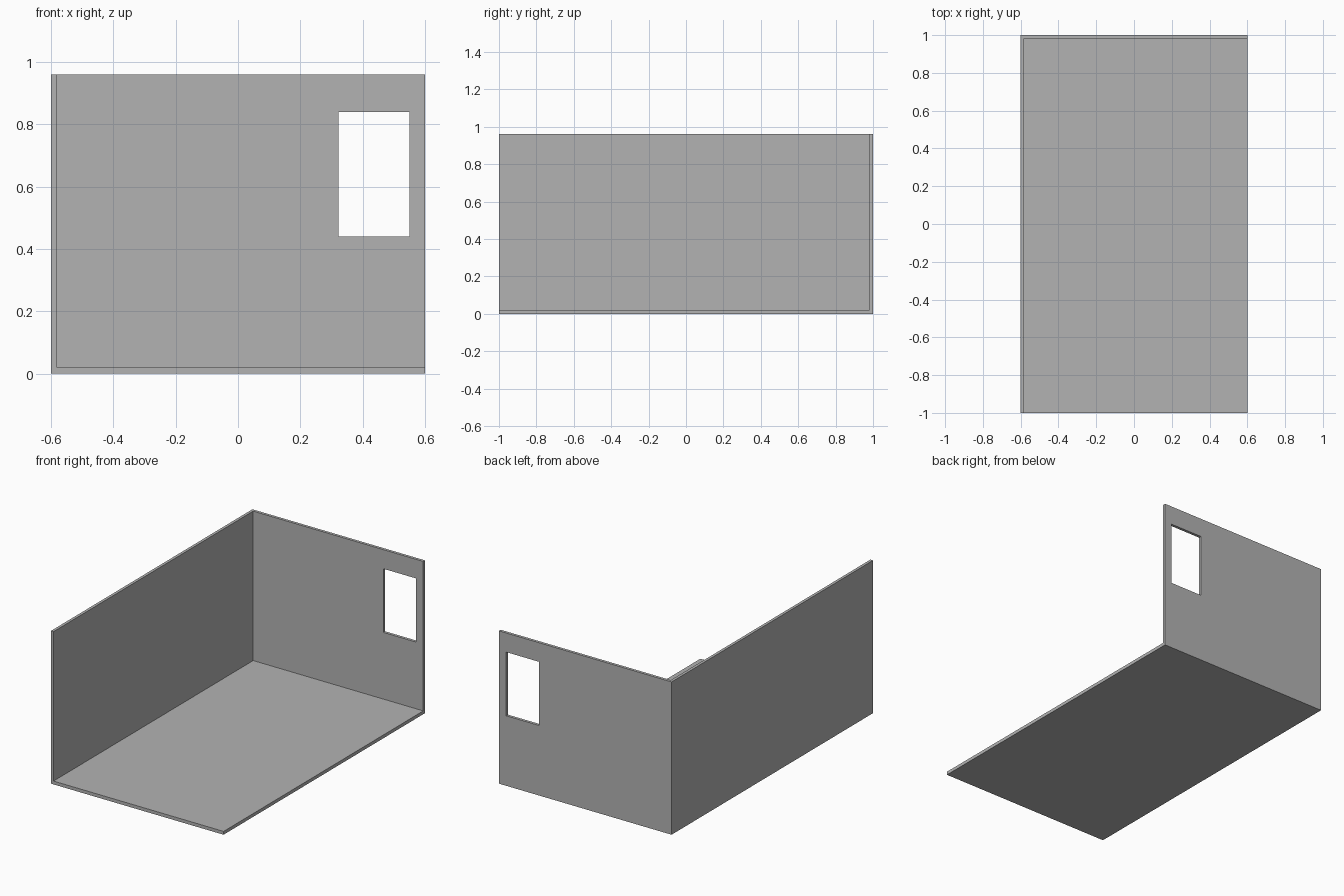
import bpy

cube = bpy.data.objects.get("Cube")
if cube:
    bpy.data.objects.remove(cube, do_unlink=True)

WIDTH, DEPTH, HEIGHT = 1.2, 2.0, 0.96
WALL, FLOOR = 0.018, 0.021
OVER = 0.2  # how far cutters reach past the block

grey = bpy.data.materials.new("plain grey")
grey.use_nodes = True
colour = (0.45, 0.45, 0.45, 1)
grey.diffuse_color = colour
grey.node_tree.nodes["Principled BSDF"].inputs["Base Color"].default_value = colour


def box(name, low, high):
    """Box between two opposite corners."""
    centre = [(a + b) / 2 for a, b in zip(low, high)]
    bpy.ops.mesh.primitive_cube_add(size=1, location=centre)
    obj = bpy.context.object
    obj.name = name
    obj.scale = [b - a for a, b in zip(low, high)]
    bpy.ops.object.transform_apply(location=True, rotation=False, scale=True)
    obj.data.materials.append(grey)
    return obj


def cut(target, cutter):
    """Subtract the cutter, then discard it."""
    cutter.hide_render = True
    mod = target.modifiers.new("cut", "BOOLEAN")
    mod.operation = "DIFFERENCE"
    mod.solver = "EXACT"
    mod.object = cutter
    bpy.context.view_layer.objects.active = target
    bpy.ops.object.modifier_apply(modifier=mod.name)
    bpy.data.objects.remove(cutter, do_unlink=True)


x, y = WIDTH / 2, DEPTH / 2

# Floor, right wall and back wall as one continuous shell
shell = box("room_shell", (-x, -y, 0), (x, y, HEIGHT))
cut(shell, box("room_cutter", (-x + WALL, -y - OVER, FLOOR),
               (x + OVER, y - WALL, HEIGHT + OVER)))

# Window opening in the back wall
cut(shell, box("window_cutter", (0.323, y - OVER, 0.44),
               (0.55, y + OVER, 0.84)))
